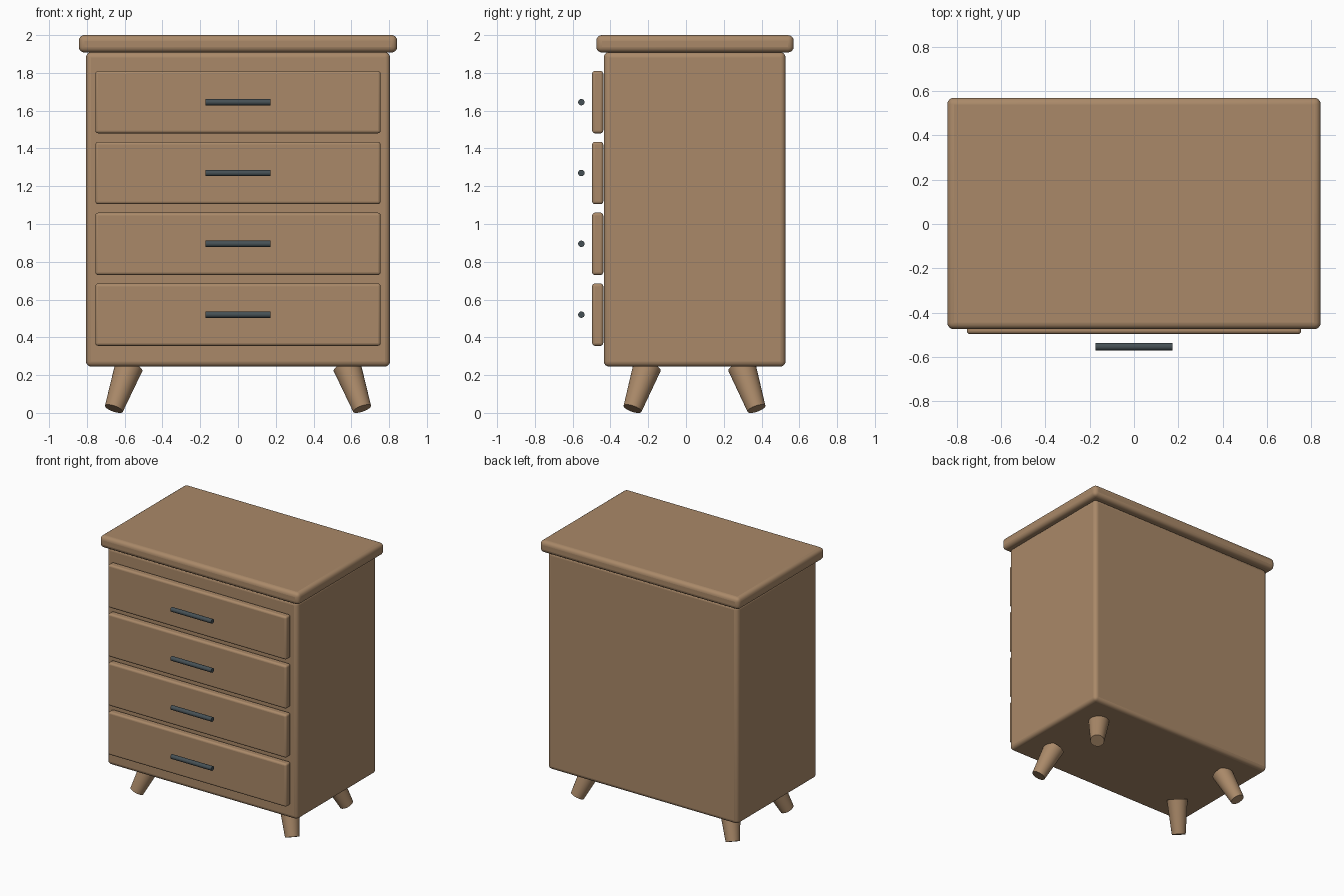
import bpy
import math
from mathutils import Vector

cube = bpy.data.objects.get("Cube")
if cube:
    bpy.data.objects.remove(cube, do_unlink=True)


def material(name, colour):
    mat = bpy.data.materials.new(name)
    mat.use_nodes = True
    mat.diffuse_color = colour
    mat.node_tree.nodes["Principled BSDF"].inputs["Base Color"].default_value = colour
    return mat


wood = material("warm_wood", (0.40, 0.25, 0.14, 1))
metal = material("dark_metal", (0.06, 0.08, 0.09, 1))


def finish(name, mat):
    obj = bpy.context.object
    obj.name = name
    obj.data.materials.append(mat)
    bpy.ops.object.shade_smooth_by_angle(angle=math.radians(35))
    return obj


def rounded_box(name, low, high, radius):
    low, high = Vector(low), Vector(high)
    bpy.ops.mesh.primitive_cube_add(size=1, location=(low + high) / 2)
    bpy.context.object.scale = high - low
    bpy.ops.object.transform_apply(location=False, rotation=False, scale=True)
    obj = finish(name, wood)
    bevel = obj.modifiers.new("rounded_edges", "BEVEL")
    bevel.width = radius
    bevel.segments = 4
    bpy.ops.object.modifier_move_to_index(modifier=bevel.name, index=0)


def tapered_rod(name, start, end, start_radius, end_radius, mat):
    start, end = Vector(start), Vector(end)
    axis = end - start
    bpy.ops.mesh.primitive_cone_add(
        vertices=32, radius1=start_radius, radius2=end_radius, depth=axis.length,
        location=(start + end) / 2, rotation=axis.to_track_quat("Z", "Y").to_euler())
    finish(name, mat)


# Carcass and overhanging top
rounded_box("cabinet_body", (-0.805, -0.435, 0.245), (0.805, 0.527, 1.91), 0.028)
rounded_box("top_board", (-0.843, -0.475, 1.908), (0.843, 0.57, 2.0), 0.03)

# Drawer fronts, each with a floating bar handle
for i in range(4):
    z = 0.52 + 0.375 * i
    rounded_box(f"drawer_front_{i + 1}", (-0.755, -0.497, z - 0.165),
                (0.755, -0.438, z + 0.165), 0.015)
    tapered_rod(f"drawer_handle_{i + 1}", (-0.173, -0.554, z), (0.173, -0.554, z),
                0.017, 0.017, metal)

# Splayed tapered legs
centre_y = 0.045
for side, sx in (("right", -1), ("left", 1)):
    for end, sy in (("front", -1), ("back", 1)):
        tapered_rod(f"{end}_{side}_leg",
                    (sx * 0.657, centre_y + sy * 0.328, 0.022),
                    (sx * 0.577, centre_y + sy * 0.25, 0.246),
                    0.05, 0.075, wood)
